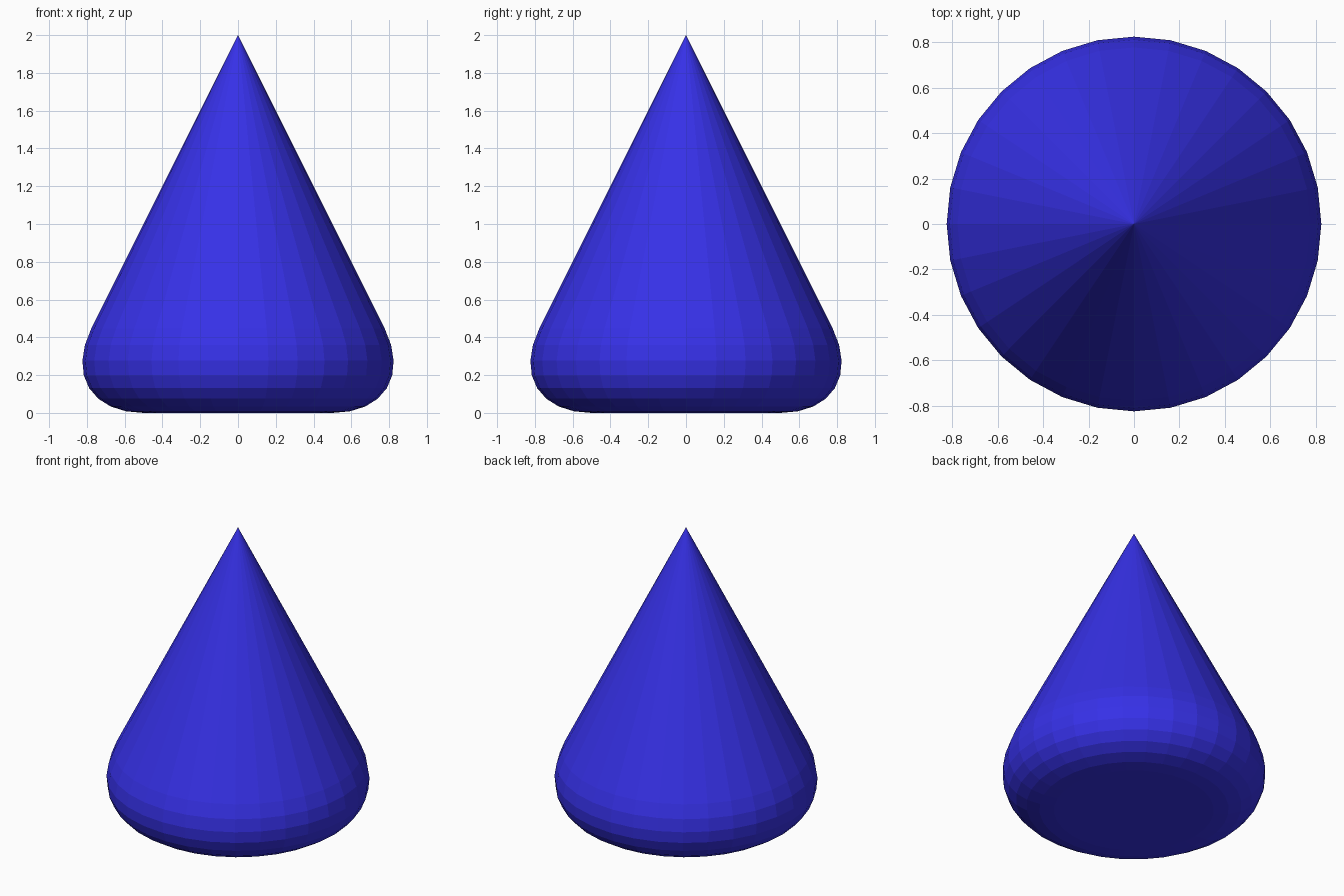
import bpy, bmesh, math
from mathutils import Matrix

if "Cube" in bpy.data.objects:
    bpy.data.objects.remove(bpy.data.objects["Cube"])

SIDES, SEGMENTS = 32, 8
HEIGHT, RADIUS, BEVEL = 2.0, 1.0, 0.5

# Profile: flat base edge, elliptical bevel, straight slope to the tip
slope = math.hypot(RADIUS, HEIGHT)
base = (RADIUS - BEVEL, 0.0)
side = (RADIUS - BEVEL * RADIUS / slope, BEVEL * HEIGHT / slope)
centre = (base[0] + side[0] - RADIUS, side[1])
profile = []
for i in range(SEGMENTS + 1):
    t = math.pi / 2 * i / SEGMENTS
    profile.append([c + math.cos(t) * (a - c) + math.sin(t) * (b - c)
                    for a, b, c in zip(base, side, centre)])

# Revolve the profile into rings, then close the base and the tip
bm = bmesh.new()
rings = [[bm.verts.new((r * math.sin(2 * math.pi * k / SIDES),
                        r * math.cos(2 * math.pi * k / SIDES), z))
          for k in range(SIDES)] for r, z in profile]
tip = bm.verts.new((0, 0, HEIGHT))
bm.faces.new(rings[0])
for k in range(SIDES):
    n = (k + 1) % SIDES
    for low, high in zip(rings, rings[1:]):
        bm.faces.new((low[k], low[n], high[n], high[k]))
    bm.faces.new((rings[-1][k], rings[-1][n], tip))
bmesh.ops.recalc_face_normals(bm, faces=bm.faces)

mesh = bpy.data.meshes.new("rounded_cone")
bm.to_mesh(mesh)
bm.free()
cone = bpy.data.objects.new("rounded_cone", mesh)
bpy.context.collection.objects.link(cone)

# Blue surface
blue = bpy.data.materials.new("blue")
blue.diffuse_color = (0.037, 0.03, 0.8, 1)
blue.use_nodes = True
blue.node_tree.nodes["Principled BSDF"].inputs["Base Color"].default_value = blue.diffuse_color
mesh.materials.append(blue)
